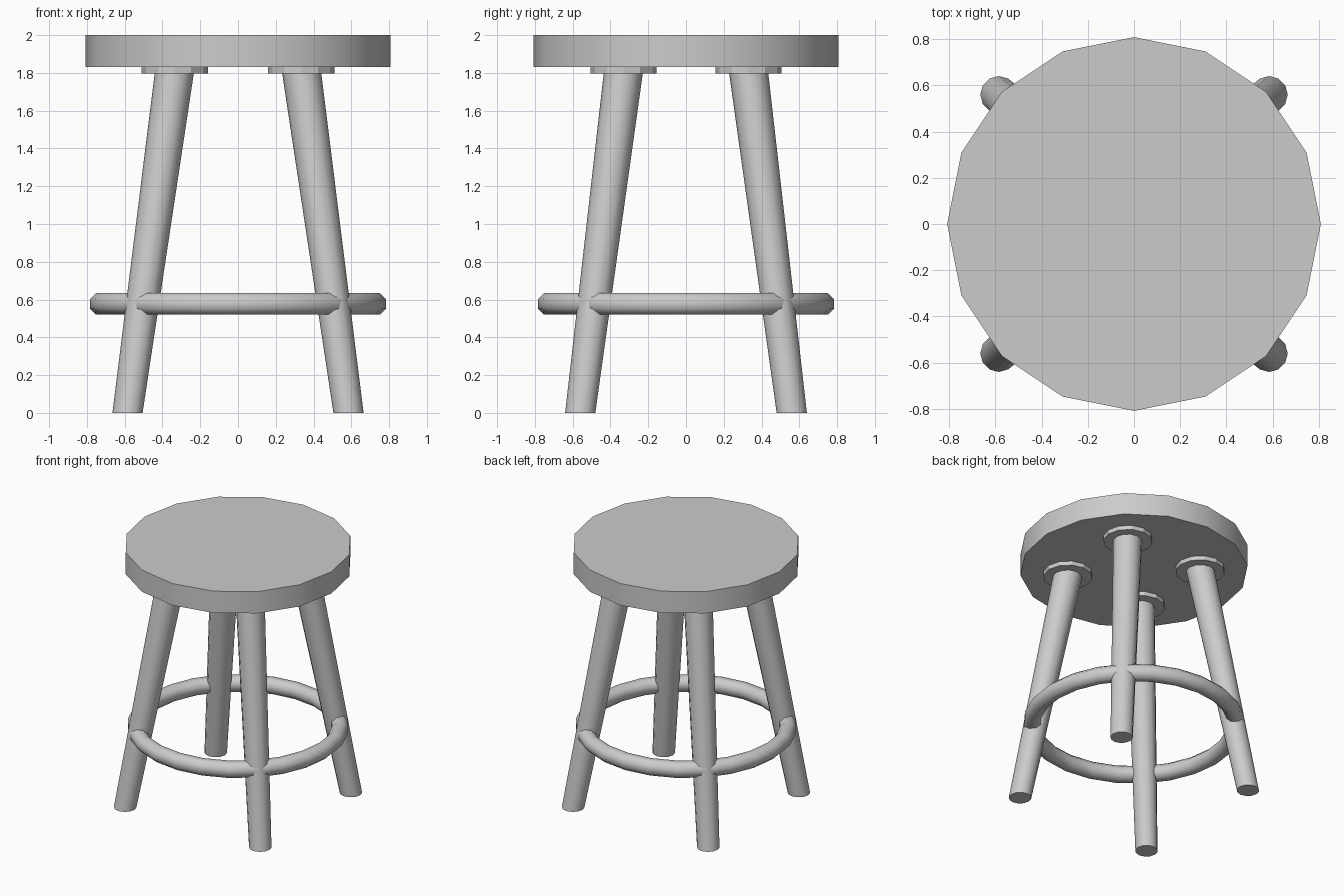
import bpy
import bmesh
import math
from mathutils import Matrix, Vector

cube = bpy.data.objects.get("Cube")
if cube:
    bpy.data.objects.remove(cube, do_unlink=True)

# One plain grey for the whole stool
grey = bpy.data.materials.new("plain_grey")
grey.use_nodes = True
colour = (0.6, 0.6, 0.6, 1)
grey.diffuse_color = colour
grey.node_tree.nodes["Principled BSDF"].inputs["Base Color"].default_value = colour


def finish(name, bm, smooth_angle):
    """Turn a bmesh into a named, shaded, coloured object."""
    bmesh.ops.recalc_face_normals(bm, faces=bm.faces)
    mesh = bpy.data.meshes.new(name)
    bm.to_mesh(mesh)
    bm.free()
    mesh.materials.append(grey)
    obj = bpy.data.objects.new(name, mesh)
    bpy.context.collection.objects.link(obj)
    bpy.ops.object.select_all(action="DESELECT")
    obj.select_set(True)
    bpy.context.view_layer.objects.active = obj
    bpy.ops.object.shade_smooth_by_angle(angle=math.radians(smooth_angle))
    return obj


def column(name, bottom, top, r_bottom, r_top, sides, smooth_angle=35):
    """Tapered column with level ends, sheared from bottom to top."""
    bottom, top = Vector(bottom), Vector(top)
    height = top.z - bottom.z
    bm = bmesh.new()
    bmesh.ops.create_cone(bm, cap_ends=True, segments=sides, radius1=r_bottom,
                          radius2=r_top, depth=height,
                          matrix=Matrix.Rotation(math.pi / 2, 4, "Z"))
    for v in bm.verts:
        v.co += bottom if v.co.z < 0 else top
        v.co.z = bottom.z if v.co.z < (bottom.z + top.z) / 2 else top.z
    return finish(name, bm, smooth_angle)


# Seat
column("seat", (0, 0, 1.83), (0, 0, 2), 0.808, 0.808, 16)

# Four splayed legs, each with a mounting disc under the seat
for front_back, sy in (("front", -1), ("back", 1)):
    for side, sx in (("left", 1), ("right", -1)):
        label = f"{front_back}_{side}"
        column(f"{label}_leg", (sx * 0.585, sy * 0.56, 0),
               (sx * 0.333, sy * 0.328, 1.83), 0.08, 0.104, 12)
        column(f"{label}_mounting_disc", (sx * 0.335, sy * 0.33, 1.797),
               (sx * 0.335, sy * 0.33, 1.832), 0.175, 0.175, 12, 20)

# Foot ring: an octagonal section swept round the legs
bm = bmesh.new()
section = bmesh.ops.create_circle(
    bm, segments=8, radius=0.062,
    matrix=Matrix.Translation((0.727, 0, 0.577))
    @ Matrix.Rotation(math.pi / 2, 4, "X")
    @ Matrix.Rotation(math.pi / 8, 4, "Z"))
bmesh.ops.spin(bm, geom=bm.verts[:] + bm.edges[:], cent=(0, 0, 0),
               axis=(0, 0, 1), angle=2 * math.pi, steps=24, use_merge=True)
bmesh.ops.remove_doubles(bm, verts=bm.verts, dist=0.0001)
finish("foot_ring", bm, 60)
